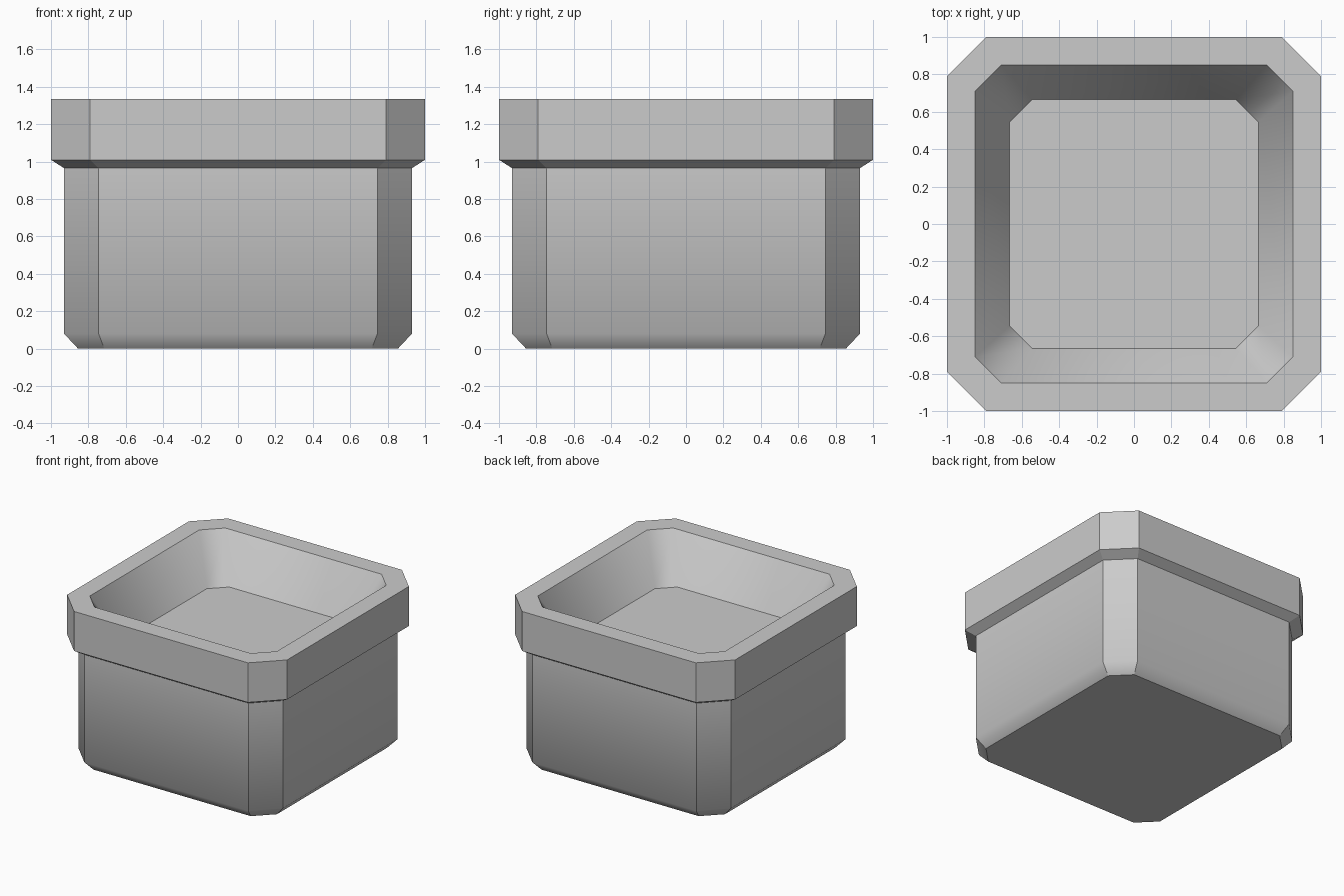
import bpy
import bmesh

cube = bpy.data.objects.get("Cube")
if cube:
    bpy.data.objects.remove(cube, do_unlink=True)

grey = bpy.data.materials.new("light grey")
grey.use_nodes = True
colour = (0.6, 0.6, 0.6, 1)
grey.diffuse_color = colour
grey.node_tree.nodes["Principled BSDF"].inputs["Base Color"].default_value = colour


def ring(bm, half, flat, z):
    """Square loop with cut corners: half width, half length of each flat side."""
    quarter = [(half, -flat), (half, flat)]
    verts = []
    for _ in range(4):
        verts += [bm.verts.new((x, y, z)) for x, y in quarter]
        quarter = [(-y, x) for x, y in quarter]
    return verts


# Half width, half flat length, height: from the base, over the rim, to the inner floor
levels = [
    (0.855, 0.715, 0.0),
    (0.93, 0.745, 0.08),
    (0.93, 0.745, 0.965),
    (1.0, 0.79, 1.01),
    (1.0, 0.79, 1.335),
    (0.85, 0.71, 1.335),
    (0.665, 0.545, 0.965),
]

bm = bmesh.new()
rings = [ring(bm, *level) for level in levels]
for low, high in zip(rings, rings[1:]):
    for i in range(8):
        j = (i + 1) % 8
        bm.faces.new((low[i], low[j], high[j], high[i]))
bm.faces.new(reversed(rings[0]))
bm.faces.new(rings[-1])

# Sharp everywhere except the base bevel and the corners of the inner slope
bevel, mouth, floor = set(rings[1]), set(rings[-2]), set(rings[-1])
for face in bm.faces:
    face.smooth = True
for edge in bm.edges:
    a, b = edge.verts
    on_bevel = a in bevel and b in bevel
    on_slope = (a in mouth and b in floor) or (a in floor and b in mouth)
    edge.smooth = on_bevel or on_slope

mesh = bpy.data.meshes.new("planter_pot")
bm.to_mesh(mesh)
bm.free()
mesh.materials.append(grey)
pot = bpy.data.objects.new("planter_pot", mesh)
bpy.context.collection.objects.link(pot)
